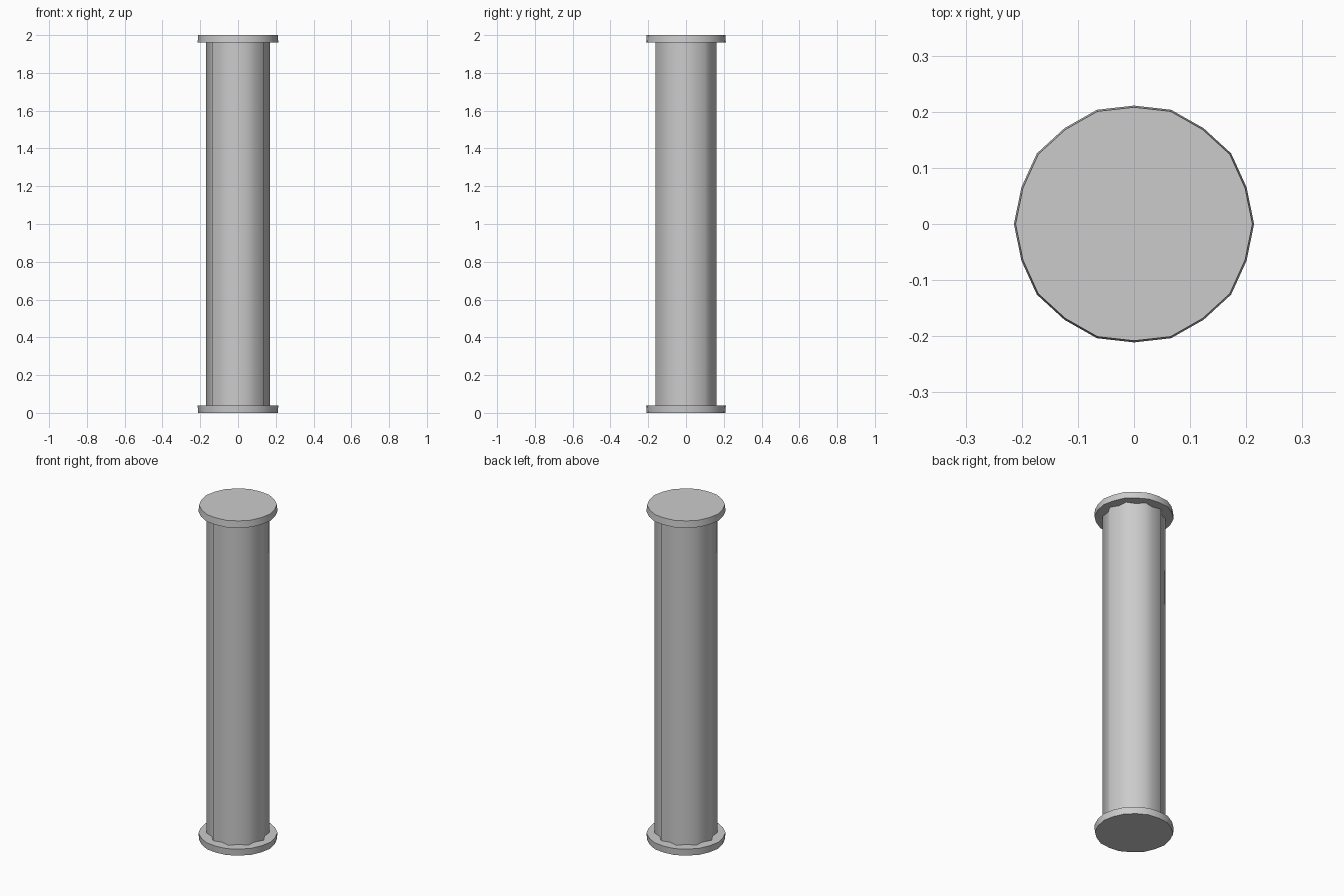
import bpy, bmesh, math

if "Cube" in bpy.data.objects:
    bpy.data.objects.remove(bpy.data.objects["Cube"])

SIDES = 20


def lobed_prism(name, levels, capped):
    """Stack 20-point rings; each level is (z, even radius, odd radius)."""
    bm = bmesh.new()
    rings = []
    for z, even, odd in levels:
        ring = []
        for i in range(SIDES):
            a = 2 * math.pi * i / SIDES
            r = odd if i % 2 else even
            ring.append(bm.verts.new((r * math.cos(a), r * math.sin(a), z)))
        rings.append(ring)
    for lo, hi in zip(rings, rings[1:]):
        for i in range(SIDES):
            j = (i + 1) % SIDES
            bm.faces.new((lo[i], lo[j], hi[j], hi[i]))
    if capped:
        bm.faces.new(rings[0][::-1])
        bm.faces.new(rings[-1])
    mesh = bpy.data.meshes.new(name)
    bm.to_mesh(mesh)
    bm.free()
    obj = bpy.data.objects.new(name, mesh)
    bpy.context.collection.objects.link(obj)
    return obj


def smooth_sides(obj):
    """Smooth the walls, keep the flat discs crisp."""
    bpy.ops.object.select_all(action='DESELECT')
    obj.select_set(True)
    bpy.context.view_layer.objects.active = obj
    bpy.ops.object.shade_smooth_by_angle(angle=math.radians(65))


# Fluted shaft
shaft = lobed_prism("fluted_shaft", [(0.04, 0.17, 0.15), (1.96, 0.17, 0.15)], False)

# End discs, slightly tapered toward the outer faces
wide, narrow = (0.214, 0.211), (0.211, 0.208)
base = lobed_prism("base_disc", [(0.0, *narrow), (0.04, *wide)], True)
top = lobed_prism("top_disc", [(1.96, *wide), (2.0, *narrow)], True)

for part in (shaft, base, top):
    smooth_sides(part)
